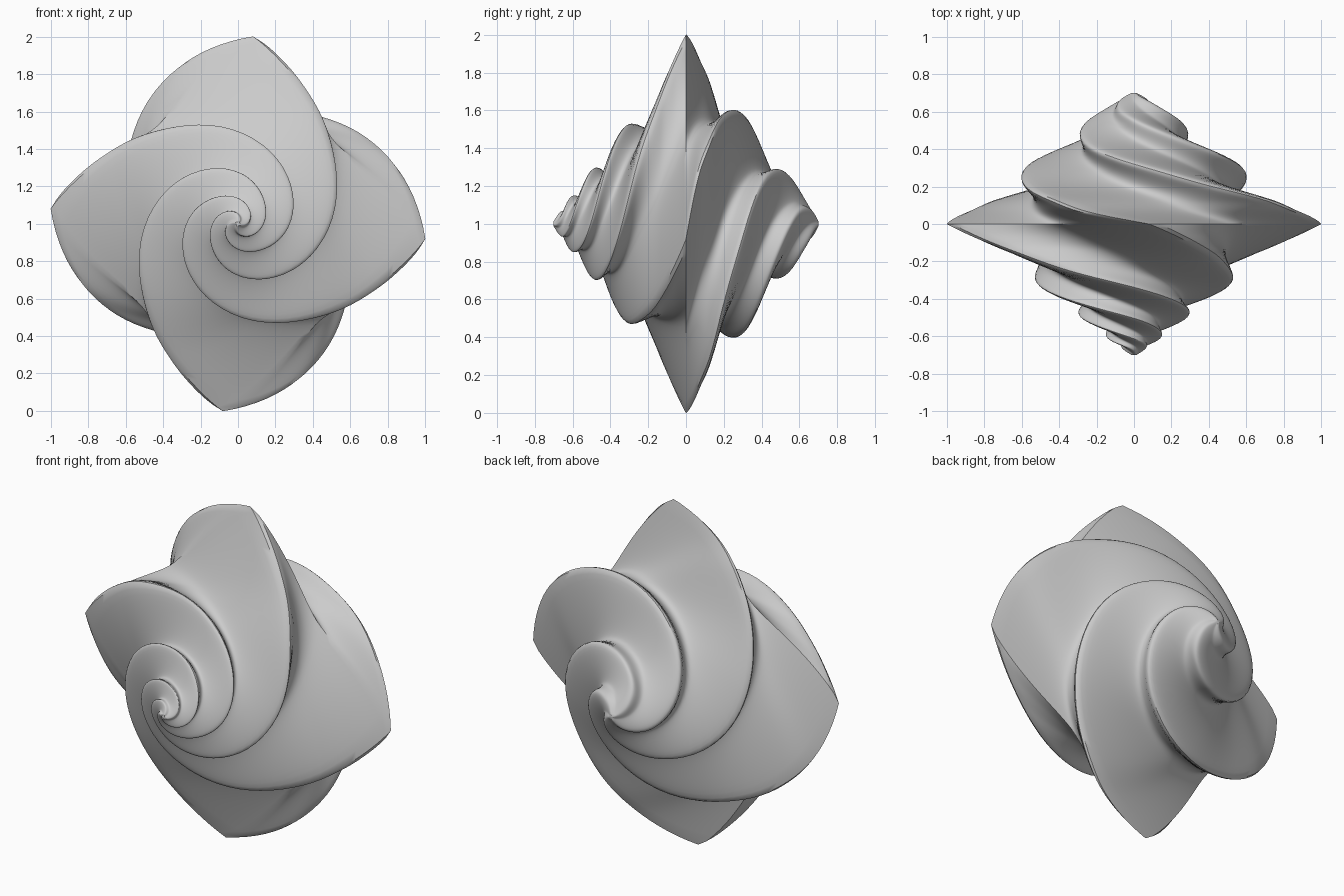
import bpy, bmesh, math

if "Cube" in bpy.data.objects:
    bpy.data.objects.remove(bpy.data.objects["Cube"])

# depth along y, ridge radius, twist in degrees
STATIONS = [(-0.70, 0.015, -380), (-0.67, 0.06, -340), (-0.622, 0.128, -272), (-0.57, 0.19, -220),
            (-0.51, 0.272, -176), (-0.435, 0.37, -129), (-0.347, 0.487, -86),
            (-0.255, 0.62, -50), (-0.14, 0.78, -24), (-0.07, 0.89, -11), (0.0, 1.005, 0),
            (0.065, 0.92, 20), (0.13, 0.84, 35), (0.205, 0.715, 57), (0.307, 0.58, 87),
            (0.43, 0.40, 132), (0.535, 0.27, 173), (0.605, 0.18, 205), (0.66, 0.10, 230),
            (0.70, 0.015, 255)]
SIDES, STEPS, LAYERS = 4, 28, 6


def slope(i, k):
    a, b = STATIONS[max(i - 1, 0)], STATIONS[min(i + 1, len(STATIONS) - 1)]
    return (b[k] - a[k]) / (b[0] - a[0])


def blend(i, t, k):
    """Smooth curve between station i and the next one."""
    a, b = STATIONS[i], STATIONS[i + 1]
    h = b[0] - a[0]
    # keep the rim at y = 0 crisp
    m0 = (b[k] - a[k]) / h if a[0] == 0 else slope(i, k)
    m1 = (b[k] - a[k]) / h if b[0] == 0 else slope(i + 1, k)
    return ((2*t**3 - 3*t*t + 1) * a[k] + (t**3 - 2*t*t + t) * h * m0
            + (3*t*t - 2*t**3) * b[k] + (t**3 - t*t) * h * m1)


def lobe(p, y):
    """Four ridges with hollow grooves; ridges grow rounder away from the rim."""
    e = 0.03 + 0.17 * min(1, abs(y) / 0.3)
    v = 1 - abs(2 * p - 1)
    v = (math.sqrt(v * v + e * e) - e) / (math.sqrt(1 + e * e) - e)
    return 0.675 + 0.325 * (1 - v) ** 1.75


rows = []
for i in range(len(STATIONS) - 1):
    y0, y1 = STATIONS[i][0], STATIONS[i + 1][0]
    for s in range(LAYERS):
        t = s / LAYERS
        rows.append((y0 + (y1 - y0) * t, blend(i, t, 1), blend(i, t, 2)))
rows.append(STATIONS[-1])

# twisted four-ridged spindle
bm = bmesh.new()
n = SIDES * STEPS
rings = []
for y, radius, twist in rows:
    ring = []
    for j in range(n):
        a = math.radians(-4.6 + twist) + 2 * math.pi * j / n
        r = radius * lobe((j % STEPS) / STEPS, y)
        ring.append(bm.verts.new((r * math.cos(a), y, 1 + r * math.sin(a))))
    rings.append(ring)
for r0, r1 in zip(rings, rings[1:]):
    for j in range(n):
        k = (j + 1) % n
        bm.faces.new((r0[j], r0[k], r1[k], r1[j]))
bm.faces.new(rings[0])
bm.faces.new(rings[-1])
bmesh.ops.recalc_face_normals(bm, faces=bm.faces[:])

mesh = bpy.data.meshes.new("spiral_spindle")
bm.to_mesh(mesh)
bm.free()
body = bpy.data.objects.new("spiral_spindle", mesh)
bpy.context.collection.objects.link(body)

grey = bpy.data.materials.new("light_grey")
grey.diffuse_color = (0.6, 0.6, 0.6, 1)
grey.use_nodes = True
grey.node_tree.nodes["Principled BSDF"].inputs["Base Color"].default_value = grey.diffuse_color
mesh.materials.append(grey)

bpy.context.view_layer.objects.active = body
body.select_set(True)
bpy.ops.object.shade_smooth_by_angle(angle=math.radians(35))
